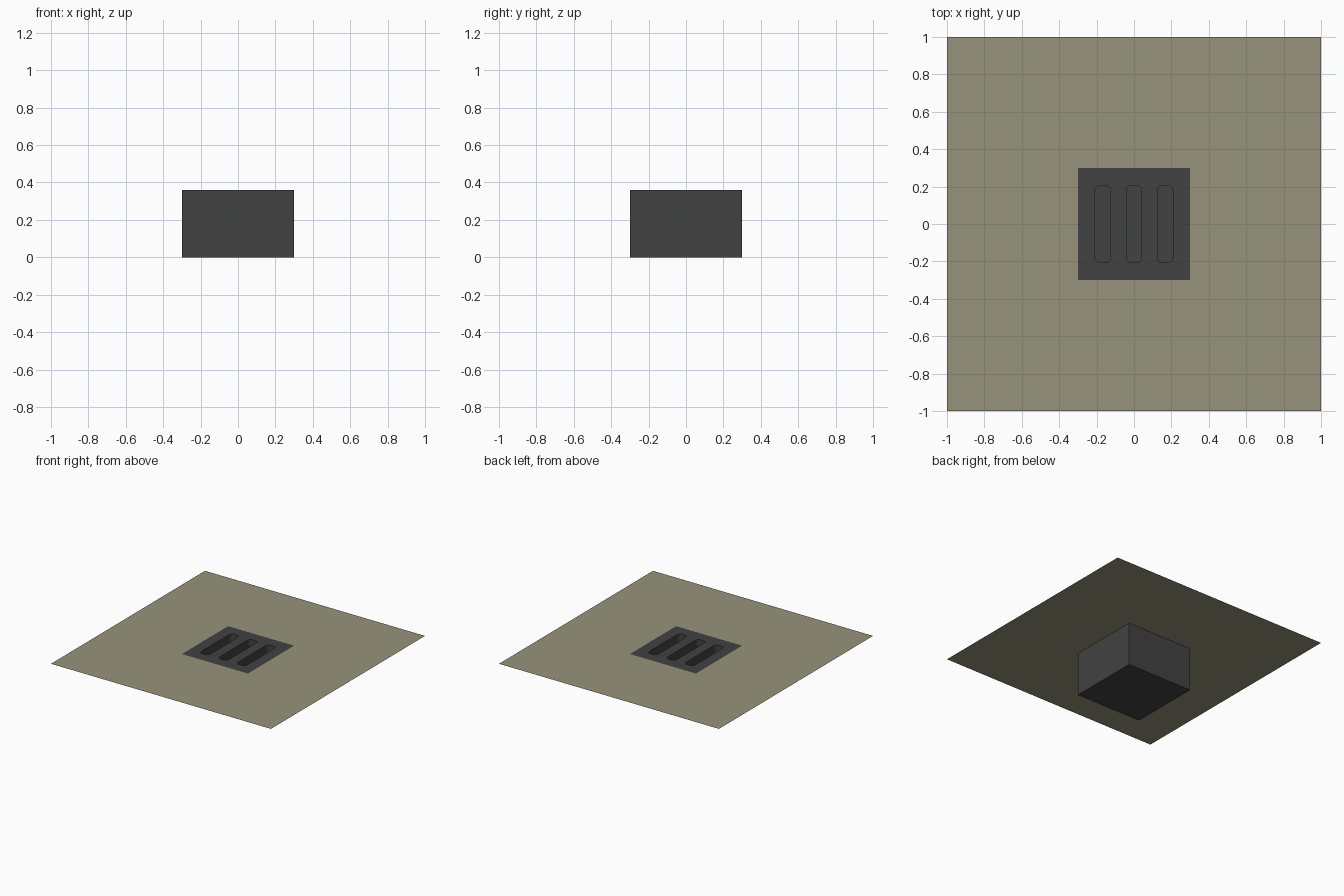
import bpy, bmesh, math

if "Cube" in bpy.data.objects:
    bpy.data.objects.remove(bpy.data.objects["Cube"])

TOP = 0.36      # ground level / top of the box
HALF = 0.30     # half width of the box
DEPTH = 0.15    # slot depth


def material(name, rgb):
    m = bpy.data.materials.new(name)
    m.diffuse_color = (*rgb, 1)
    m.use_nodes = True
    m.node_tree.nodes["Principled BSDF"].inputs["Base Color"].default_value = m.diffuse_color
    return m


def make_object(name, bm, mat):
    me = bpy.data.meshes.new(name)
    bmesh.ops.recalc_face_normals(bm, faces=bm.faces)
    bm.to_mesh(me)
    bm.free()
    me.materials.append(mat)
    ob = bpy.data.objects.new(name, me)
    bpy.context.collection.objects.link(ob)
    return ob


olive = material("olive ground", (0.305, 0.292, 0.198))
dark = material("dark grey metal", (0.054, 0.054, 0.055))

# Ground sheet: square ring around the drain opening
bm = bmesh.new()
signs = [(-1, -1), (1, -1), (1, 1), (-1, 1)]
outer = [bm.verts.new((x, y, TOP)) for x, y in signs]
inner = [bm.verts.new((x * HALF, y * HALF, TOP)) for x, y in signs]
for i in range(4):
    j = (i + 1) % 4
    bm.faces.new((outer[i], outer[j], inner[j], inner[i]))
ground = make_object("ground_sheet", bm, olive)
for p in ground.data.polygons:
    if p.normal.z < 0:
        p.flip()

# Drain box sunk below the ground
bm = bmesh.new()
bmesh.ops.create_cube(bm, size=1)
for v in bm.verts:
    v.co = (v.co.x * 2 * HALF, v.co.y * 2 * HALF, (v.co.z + 0.5) * TOP)
box = make_object("drain_box", bm, dark)

# Rounded slots cut into the top
bm = bmesh.new()
hw, hl, r = 0.041, 0.207, 0.028
for cx in (-0.167, 0, 0.167):
    ring = []
    for k, (sx, sy) in enumerate([(1, 1), (-1, 1), (-1, -1), (1, -1)]):
        for s in range(4):
            a = math.pi / 2 * (k + s / 3)
            ring.append(bm.verts.new((cx + sx * (hw - r) + r * math.cos(a),
                                      sy * (hl - r) + r * math.sin(a),
                                      TOP - DEPTH)))
    base = bm.faces.new(ring)
    ext = bmesh.ops.extrude_face_region(bm, geom=[base], use_keep_orig=True)
    for g in ext["geom"]:
        if isinstance(g, bmesh.types.BMVert):
            g.co.z = TOP + 0.05
cutter = make_object("slot_cutter", bm, dark)
cutter.hide_render = True

mod = box.modifiers.new("slots", 'BOOLEAN')
mod.operation = 'DIFFERENCE'
mod.solver = 'EXACT'
mod.object = cutter
bpy.context.view_layer.objects.active = box
box.select_set(True)
bpy.ops.object.modifier_apply(modifier=mod.name)
bpy.data.objects.remove(cutter)
